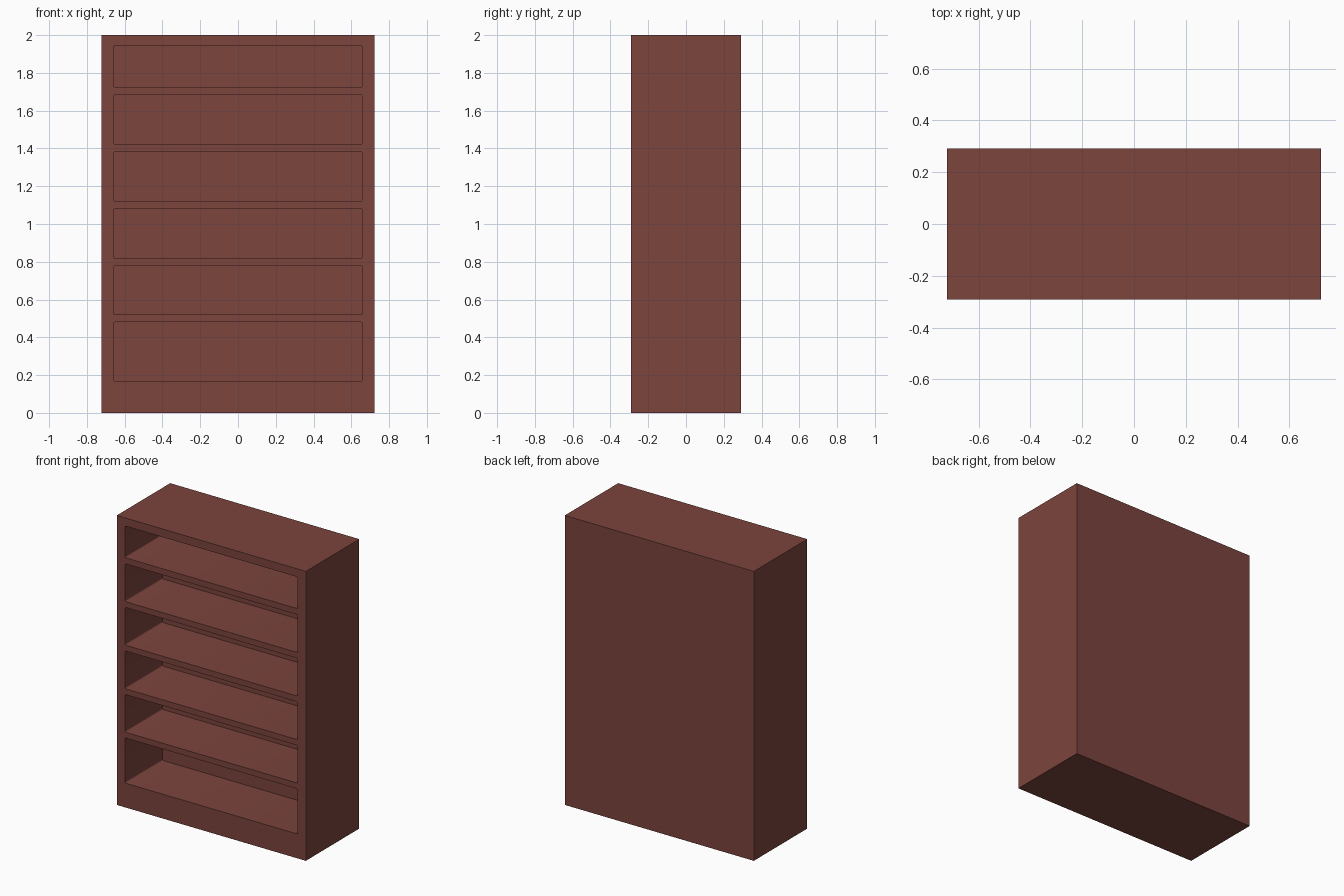
import bpy, bmesh, math
from mathutils import Vector

if "Cube" in bpy.data.objects:
    bpy.data.objects.remove(bpy.data.objects["Cube"])

HALF_W, HALF_D, HEIGHT = 0.7225, 0.2915, 2.0
OPEN_W = 0.659            # half width of each shelf opening
BACK_Y = 0.118            # inner face of the thick back
RADIUS = 0.008            # tiny rounding of the opening corners
OPENINGS = [(0.168, 0.48), (0.52, 0.78), (0.82, 1.081),
            (1.121, 1.382), (1.422, 1.683), (1.725, 1.944)]

wood = bpy.data.materials.new("red brown wood")
wood.diffuse_color = (0.200, 0.058, 0.047, 1.0)
wood.use_nodes = True
wood.node_tree.nodes["Principled BSDF"].inputs["Base Color"].default_value = wood.diffuse_color


def new_object(name, bm):
    bmesh.ops.recalc_face_normals(bm, faces=bm.faces)
    mesh = bpy.data.meshes.new(name)
    bm.to_mesh(mesh)
    bm.free()
    mesh.materials.append(wood)
    obj = bpy.data.objects.new(name, mesh)
    bpy.context.collection.objects.link(obj)
    return obj


def add_box(bm, lo, hi):
    lo, hi = Vector(lo), Vector(hi)
    verts = bmesh.ops.create_cube(bm, size=1.0)["verts"]
    for v in verts:
        v.co = (lo + hi) / 2 + v.co * (hi - lo)
    return verts


# Solid cabinet body
bm = bmesh.new()
add_box(bm, (-HALF_W, -HALF_D, 0), (HALF_W, HALF_D, HEIGHT))
case = new_object("bookcase_body", bm)

# Six shelf openings, with slightly rounded corners
bm = bmesh.new()
for z0, z1 in OPENINGS:
    add_box(bm, (-OPEN_W, -HALF_D - 0.1, z0), (OPEN_W, BACK_Y, z1))
depth_edges = [e for e in bm.edges
               if abs(e.verts[0].co.y - e.verts[1].co.y) > 0.1]
bmesh.ops.bevel(bm, geom=depth_edges, offset=RADIUS, segments=3,
                profile=0.5, affect='EDGES')
cutter = new_object("shelf_opening_cutter", bm)
cutter.hide_render = True

# Hollow out the body, then discard the cutter
mod = case.modifiers.new("shelf openings", 'BOOLEAN')
mod.operation = 'DIFFERENCE'
mod.solver = 'EXACT'
mod.object = cutter
bpy.context.view_layer.update()
graph = bpy.context.evaluated_depsgraph_get()
hollow = bpy.data.meshes.new_from_object(case.evaluated_get(graph))
case.modifiers.clear()
case.data = hollow
bpy.data.objects.remove(cutter, do_unlink=True)

# Soft shading only across the small corner rounds
bpy.ops.object.select_all(action='DESELECT')
case.select_set(True)
bpy.context.view_layer.objects.active = case
bpy.ops.object.shade_smooth_by_angle(angle=math.radians(40))
